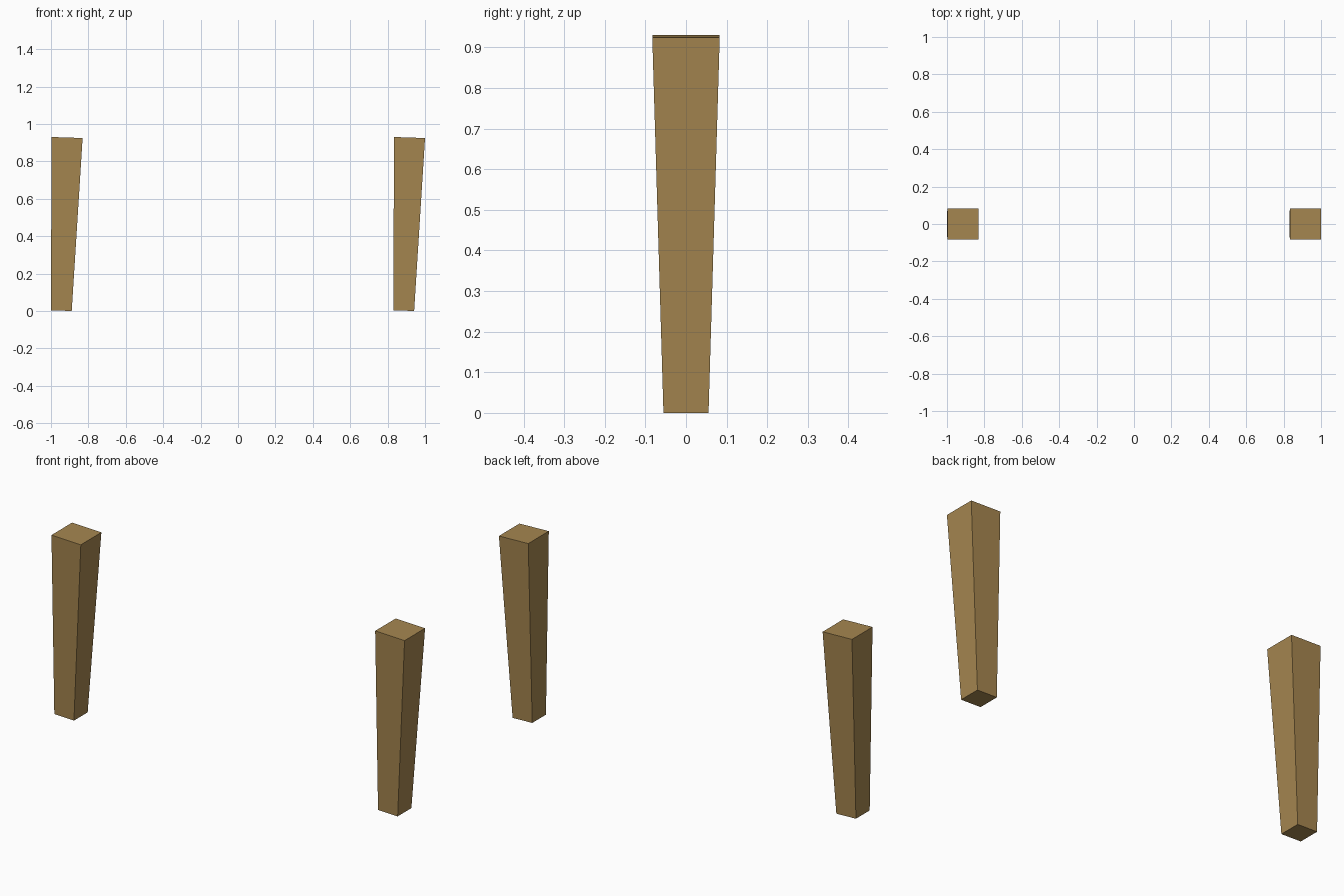
import bpy, bmesh, math

if "Cube" in bpy.data.objects:
    bpy.data.objects.remove(bpy.data.objects["Cube"])

# One flat wood colour
wood = bpy.data.materials.new("wood brown")
wood.diffuse_color = (0.38, 0.24, 0.08, 1)
wood.use_nodes = True
wood.node_tree.nodes["Principled BSDF"].inputs["Base Color"].default_value = wood.diffuse_color

LENGTH = 0.926
TOP, BOTTOM = 0.083, 0.0555   # half widths
TILT = math.radians(1.9)


def tapered_leg(name, x):
    """Square leg, narrower at the foot, leaning slightly towards +x."""
    bm = bmesh.new()
    bmesh.ops.create_cube(bm, size=2)
    for v in bm.verts:
        half = TOP if v.co.z > 0 else BOTTOM
        v.co.x *= half
        v.co.y *= half
        v.co.z = LENGTH if v.co.z > 0 else 0
    mesh = bpy.data.meshes.new(name)
    bm.to_mesh(mesh)
    bm.free()
    mesh.materials.append(wood)
    leg = bpy.data.objects.new(name, mesh)
    # lift so the lower corner of the tilted foot rests on the ground
    leg.location = (x, 0, BOTTOM * math.sin(TILT))
    leg.rotation_euler.y = TILT
    bpy.context.collection.objects.link(leg)


# Two identical legs, both leaning the same way
tapered_leg("left_leg", -0.9445)
tapered_leg("right_leg", 0.8863)
